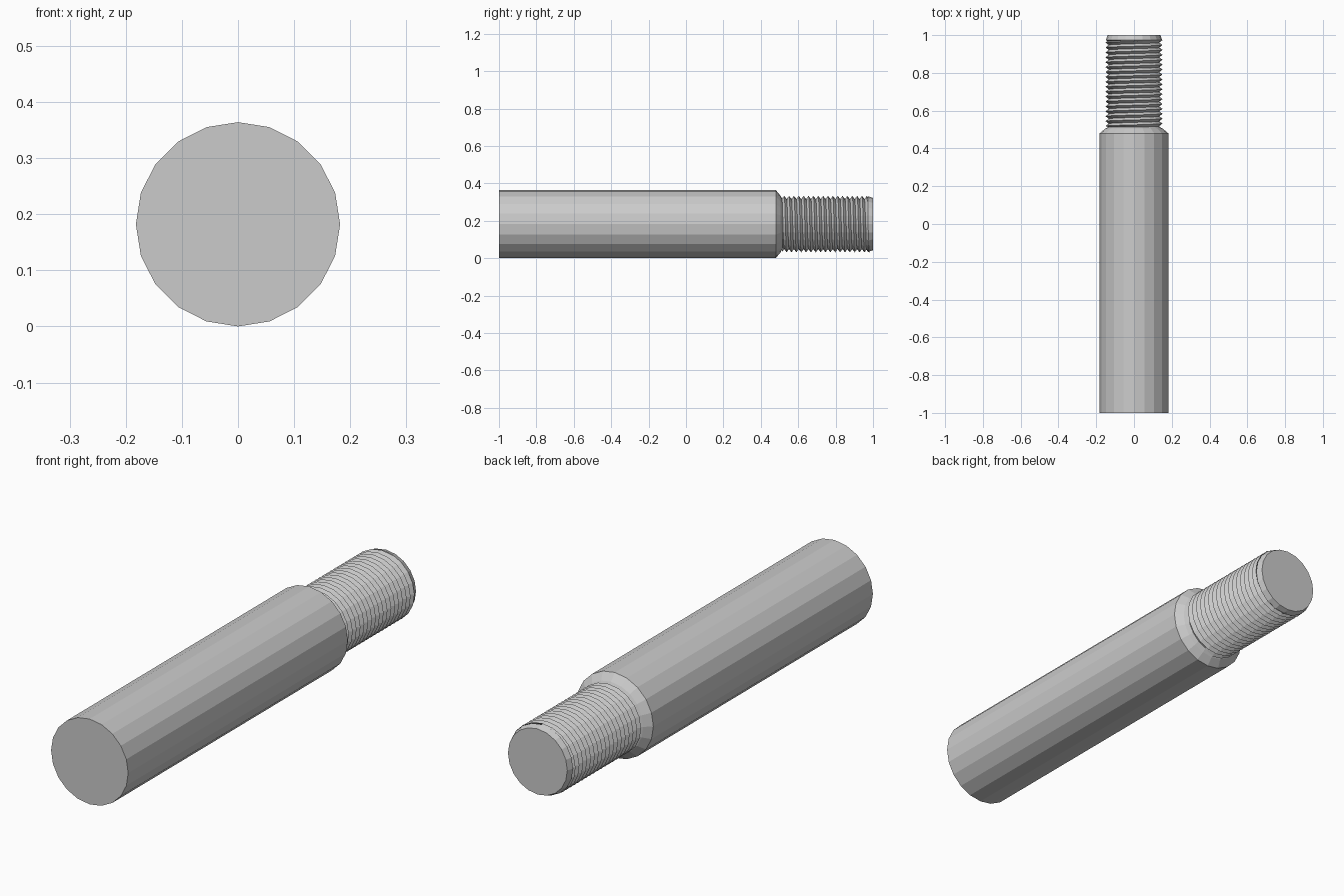
import bpy, bmesh
from math import cos, sin, pi

if "Cube" in bpy.data.objects:
    bpy.data.objects.remove(bpy.data.objects["Cube"])

SIDES = 20
R = 0.182          # shaft radius, also axis height


def ring_point(r, y, i):
    a = 2 * pi * i / SIDES
    return (r * sin(a), y, R + r * cos(a))


def finish(name, bm):
    bmesh.ops.remove_doubles(bm, verts=bm.verts, dist=1e-5)
    bmesh.ops.recalc_face_normals(bm, faces=bm.faces)
    mesh = bpy.data.meshes.new(name)
    bm.to_mesh(mesh)
    bm.free()
    obj = bpy.data.objects.new(name, mesh)
    bpy.context.collection.objects.link(obj)
    return obj


def lathe(name, profile):
    bm = bmesh.new()
    rings = [[bm.verts.new(ring_point(r, y, i)) for i in range(SIDES)] for r, y in profile]
    for a, b in zip(rings, rings[1:]):
        for i in range(SIDES):
            j = (i + 1) % SIDES
            bm.faces.new((a[i], a[j], b[j], b[i]))
    bm.faces.new(rings[0])
    bm.faces.new(rings[-1])
    return finish(name, bm)


def thread(name, root, crest, y0, y1, turns):
    # right-handed V thread; one root and one crest line winding along y
    bm = bmesh.new()
    pitch = (y1 - y0) / turns
    n = (turns + 1) * SIDES

    def line(r, shift):
        verts = []
        for i in range(n + 1):
            y = y0 + pitch * (i / SIDES - 1 + shift)
            inside = y0 <= y <= y1
            verts.append(bm.verts.new(ring_point(r if inside else root, min(max(y, y0), y1), i)))
        return verts

    low, high = line(root, 0), line(crest, 0.5)
    for i in range(n):
        bm.faces.new((low[i], low[i + 1], high[i + 1], high[i]))
        if i + SIDES < n:
            bm.faces.new((high[i], high[i + 1], low[i + 1 + SIDES], low[i + SIDES]))
    return finish(name, bm)


# Plain shaft with chamfered shoulder
lathe("shaft", [(R, -1), (R, 0.48), (0.152, 0.505), (0.134, 0.515)])

# Threaded end
thread("screw_thread", 0.134, 0.151, 0.512, 0.98, 18)

# Chamfered tip
lathe("tip", [(0.134, 0.962), (0.149, 0.974), (0.14, 1.0)])
